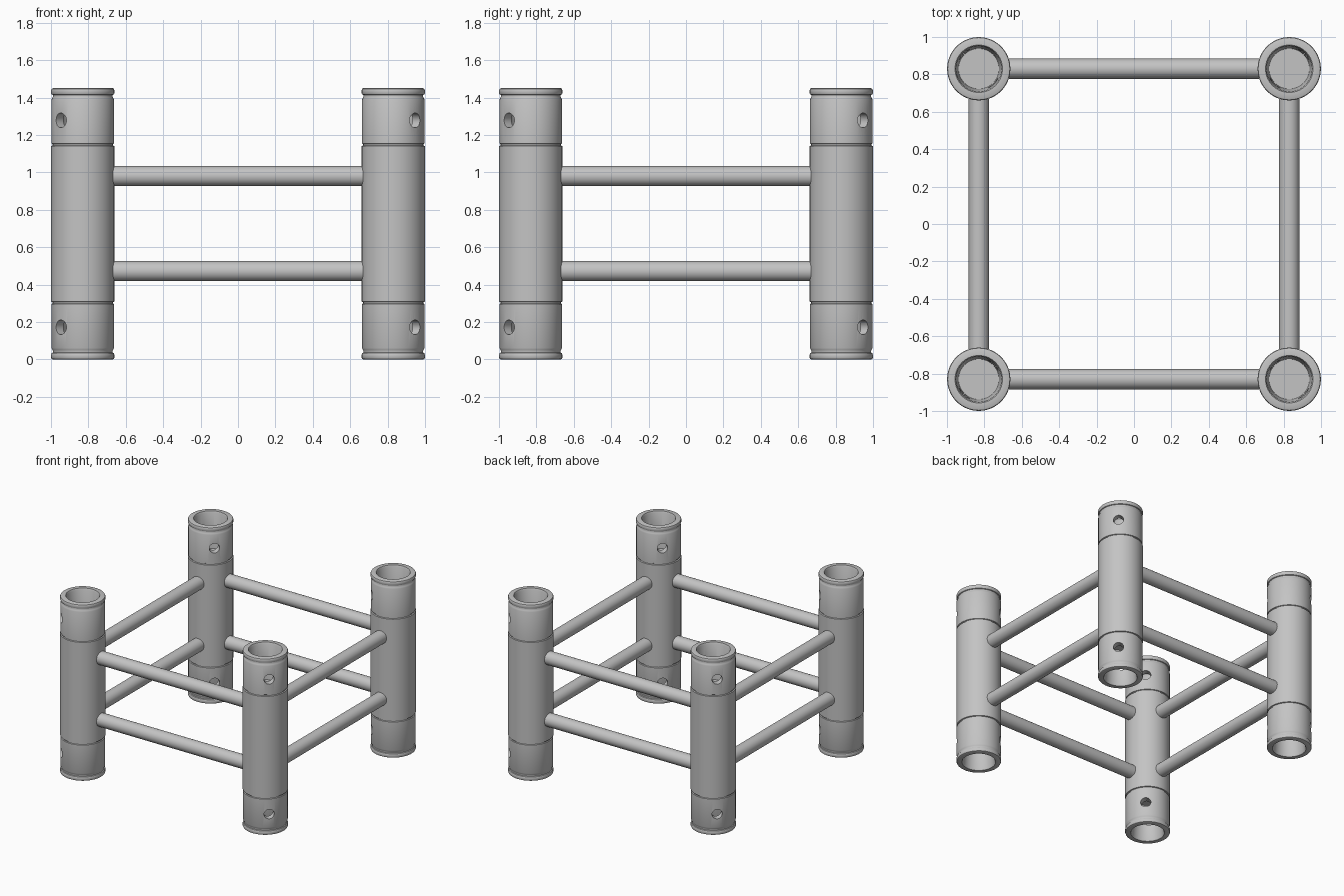
import bpy, bmesh, math
from mathutils import Matrix, Vector

if "Cube" in bpy.data.objects:
    bpy.data.objects.remove(bpy.data.objects["Cube"])

OFFSET = 0.83      # distance of each post axis from the centre
HEIGHT = 1.45
SEGMENTS = 64

metal = bpy.data.materials.new("light grey metal")
metal.use_nodes = True
metal.diffuse_color = (0.55, 0.55, 0.55, 1)
metal.node_tree.nodes["Principled BSDF"].inputs["Base Color"].default_value = (0.55, 0.55, 0.55, 1)


def add_object(name, mesh):
    obj = bpy.data.objects.new(name, mesh)
    bpy.context.collection.objects.link(obj)
    return obj


def smooth(obj):
    bpy.ops.object.select_all(action='DESELECT')
    obj.select_set(True)
    bpy.context.view_layer.objects.active = obj
    bpy.ops.object.shade_smooth_by_angle(angle=math.radians(35))


def lathe(name, profile):
    """Spin an (r, z) profile that starts and ends on the axis."""
    bm = bmesh.new()
    verts = [bm.verts.new((r, 0, z)) for r, z in profile]
    edges = [bm.edges.new(pair) for pair in zip(verts, verts[1:])]
    bmesh.ops.spin(bm, geom=verts + edges, cent=(0, 0, 0), axis=(0, 0, 1),
                   angle=math.tau, steps=SEGMENTS, use_duplicate=False)
    bmesh.ops.remove_doubles(bm, verts=bm.verts, dist=0.0005)
    bmesh.ops.recalc_face_normals(bm, faces=bm.faces)
    mesh = bpy.data.meshes.new(name)
    bm.to_mesh(mesh)
    bm.free()
    mesh.materials.append(metal)
    return mesh


def cylinder(name, start, end, radius, segments=32):
    start, end = Vector(start), Vector(end)
    axis = end - start
    turn = axis.to_track_quat('Z', 'Y').to_matrix().to_4x4()
    bm = bmesh.new()
    bmesh.ops.create_cone(bm, cap_ends=True, segments=segments, radius1=radius,
                          radius2=radius, depth=axis.length,
                          matrix=Matrix.Translation((start + end) / 2) @ turn)
    mesh = bpy.data.meshes.new(name)
    bm.to_mesh(mesh)
    bm.free()
    mesh.materials.append(metal)
    return add_object(name, mesh)


# Post profile: lower half from socket floor to middle, then mirrored upwards
half = [(0, 0.30), (0.108, 0.30), (0.121, 0.012), (0.127, 0),
        (0.160, 0), (0.166, 0.003), (0.169, 0.010), (0.169, 0.026),
        (0.166, 0.033), (0.160, 0.036), (0.160, 0.046), (0.163, 0.052),
        (0.167, 0.062), (0.167, 0.296), (0.161, 0.299), (0.161, 0.306),
        (0.169, 0.309)]
profile = half + [(r, HEIGHT - z) for r, z in reversed(half)]
post = add_object("post_front_right", lathe("post", profile))

# Pin holes drilled diagonally through both sockets
cutters = []
for z in (0.172, HEIGHT - 0.172):
    cutter = cylinder("pin_hole_cutter", (-0.2, -0.2, z), (0.2, 0.2, z), 0.039)
    cutter.hide_render = True
    cutters.append(cutter)
    cut = post.modifiers.new("pin_hole", 'BOOLEAN')
    cut.operation = 'DIFFERENCE'
    cut.solver = 'EXACT'
    cut.object = cutter
bpy.ops.object.select_all(action='DESELECT')
post.select_set(True)
bpy.context.view_layer.objects.active = post
for modifier in list(post.modifiers):
    bpy.ops.object.modifier_apply(modifier=modifier.name)
for cutter in cutters:
    bpy.data.objects.remove(cutter)
smooth(post)

# Four posts share one mesh, each turned so its holes face the corner
post.location = (-OFFSET, -OFFSET, 0)
corners = [("front_left", 1, -1), ("back_left", 1, 1), ("back_right", -1, 1)]
for turn, (label, sx, sy) in enumerate(corners, 1):
    copy = add_object("post_" + label, post.data)
    copy.location = (sx * OFFSET, sy * OFFSET, 0)
    copy.rotation_euler.z = turn * math.pi / 2

# Two levels of round bars joining neighbouring posts
reach = OFFSET - 0.163
for level, z in (("lower", 0.472), ("upper", 0.98)):
    for label, side in (("front", -OFFSET), ("back", OFFSET)):
        smooth(cylinder(f"{level}_bar_{label}", (-reach, side, z), (reach, side, z), 0.054))
    for label, side in (("right", -OFFSET), ("left", OFFSET)):
        smooth(cylinder(f"{level}_bar_{label}", (side, -reach, z), (side, reach, z), 0.054))
